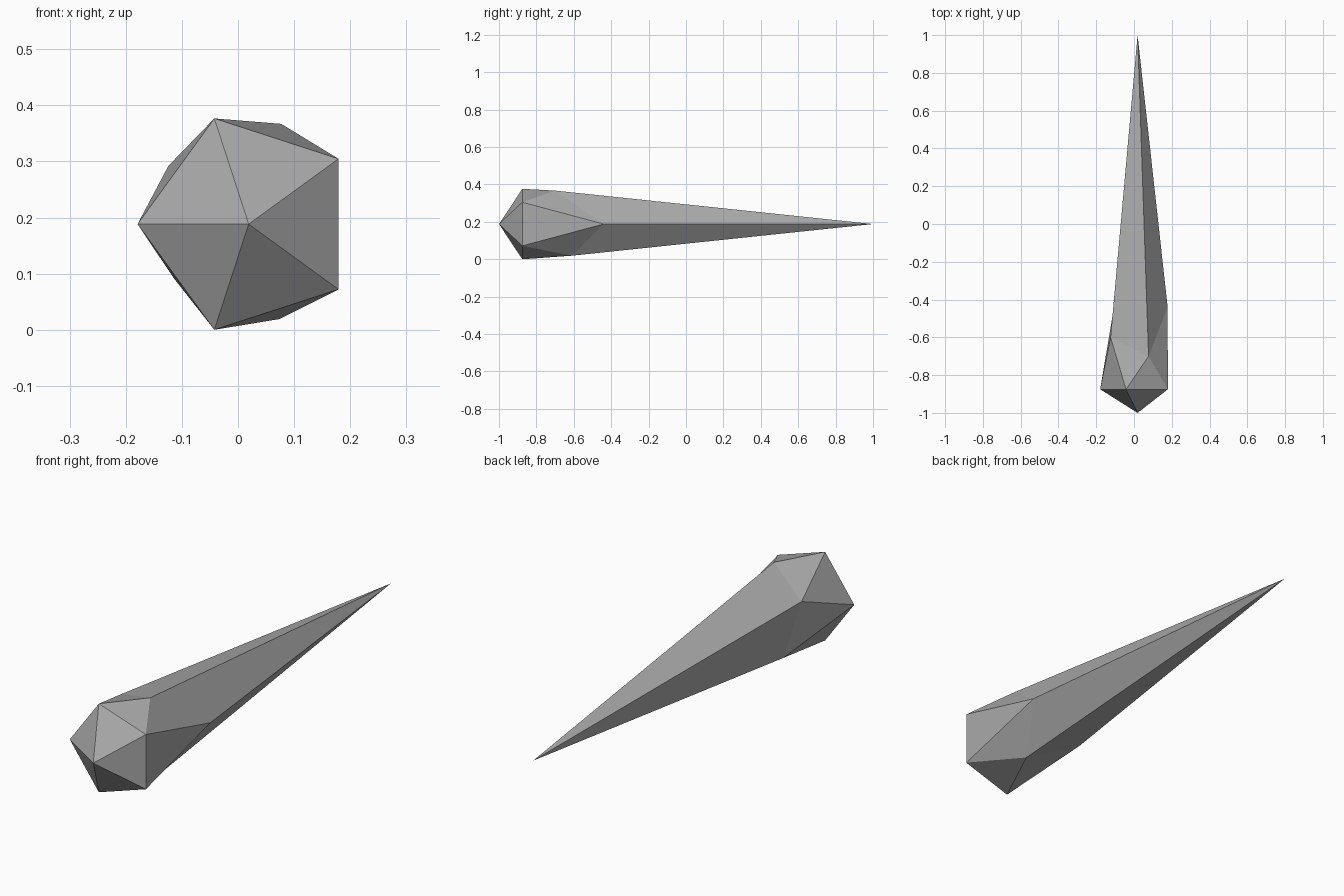
import bpy
import bmesh
from math import cos, sin, radians

cube = bpy.data.objects.get("Cube")
if cube:
    bpy.data.objects.remove(cube, do_unlink=True)

RADIUS = 0.198
CENTRE_X, CENTRE_Z = 0.019, 0.1883
TAPER = 0.1105          # radius gained per unit of distance from the tip

stone = bpy.data.materials.new("stone_grey")
stone.use_nodes = True
stone.diffuse_color = (0.4, 0.4, 0.4, 1)
stone.node_tree.nodes["Principled BSDF"].inputs["Base Color"].default_value = (0.4, 0.4, 0.4, 1)

bm = bmesh.new()


def ring_point(angle, radius, y):
    a = radians(angle)
    return bm.verts.new((CENTRE_X + radius * cos(a), y, CENTRE_Z + radius * sin(a)))


# blunt front point and long rear tip
nose = bm.verts.new((CENTRE_X, -1, CENTRE_Z))
tip = bm.verts.new((CENTRE_X, 1, CENTRE_Z))

# regular front ring, and staggered shoulder ring tapering towards the tip
front = [ring_point(36 + 72 * i, RADIUS, -0.875) for i in range(5)]
shoulder = [ring_point(72 * i, TAPER * (1 - y), y)
            for i, y in enumerate((-0.44, -0.70, -0.60, -0.49, -0.61))]

# stretched icosahedron faces
for i in range(5):
    j = (i + 1) % 5
    bm.faces.new((nose, front[i], front[j]))
    bm.faces.new((front[i], shoulder[i], shoulder[j]))
    bm.faces.new((front[i], shoulder[j], front[j]))
    bm.faces.new((tip, shoulder[j], shoulder[i]))

bmesh.ops.recalc_face_normals(bm, faces=bm.faces)
mesh = bpy.data.meshes.new("shard")
bm.to_mesh(mesh)
bm.free()
mesh.materials.append(stone)
bpy.context.collection.objects.link(bpy.data.objects.new("shard", mesh))
